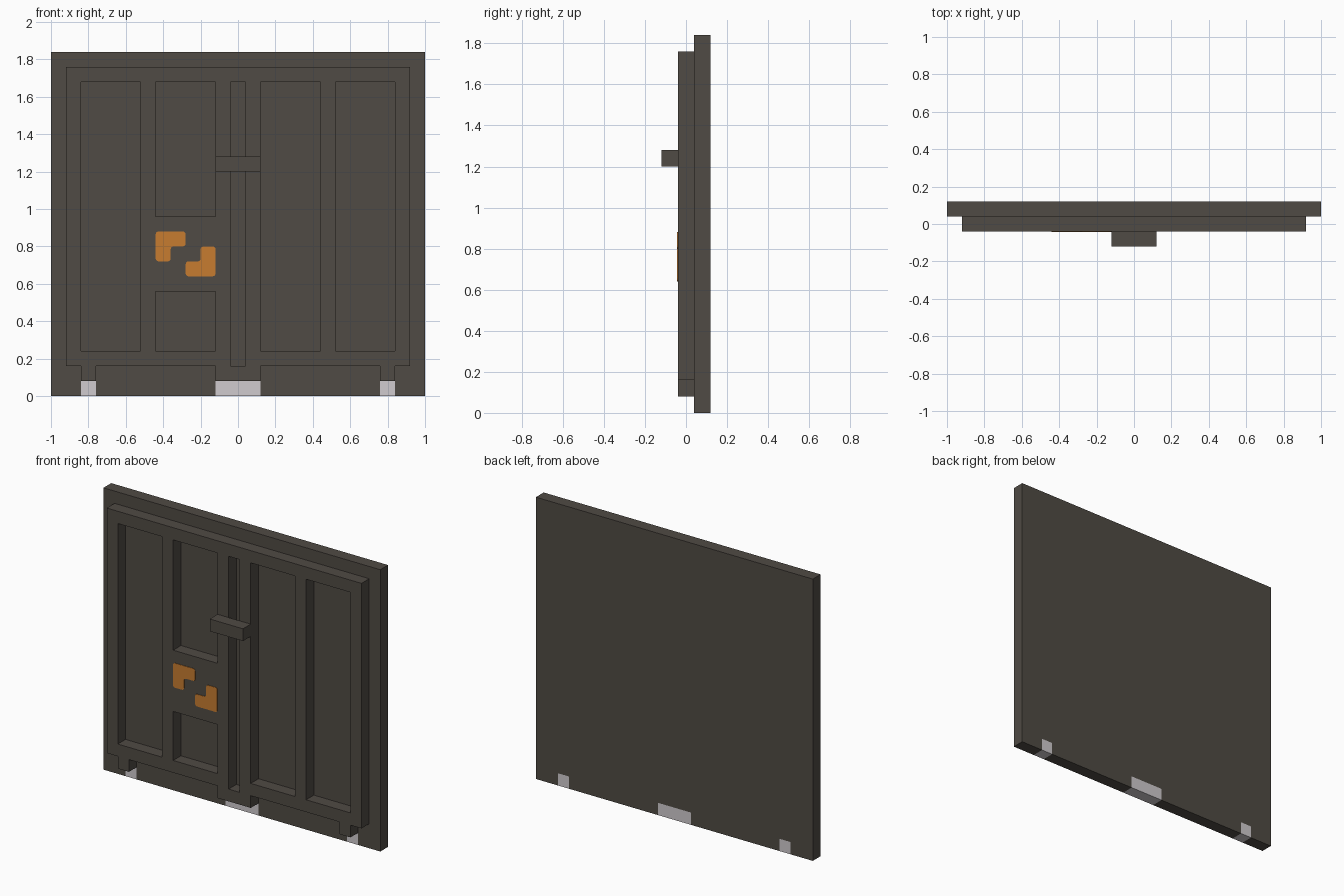
import bpy
import bmesh
from mathutils import Vector

if "Cube" in bpy.data.objects:
    bpy.data.objects.remove(bpy.data.objects["Cube"], do_unlink=True)


def material(name, rgb):
    mat = bpy.data.materials.new(name)
    mat.use_nodes = True
    mat.diffuse_color = (*rgb, 1)
    mat.node_tree.nodes["Principled BSDF"].inputs["Base Color"].default_value = (*rgb, 1)
    return mat


dark = material("dark brown grey", (0.080, 0.070, 0.058))
silver = material("light grey", (0.63, 0.60, 0.62))
orange = material("orange", (0.57, 0.20, 0.03))


def finish(name, bm, front, back, mats, rule=None):
    """Thicken a flat sheet at y = front back to y = back and make an object."""
    result = bmesh.ops.extrude_face_region(bm, geom=bm.faces[:], use_keep_orig=True)
    moved = [g for g in result["geom"] if isinstance(g, bmesh.types.BMVert)]
    bmesh.ops.translate(bm, verts=moved, vec=(0, back - front, 0))
    bmesh.ops.recalc_face_normals(bm, faces=bm.faces[:])
    if rule:
        for face in bm.faces:
            face.material_index = int(rule(face.calc_center_median()))
    mesh = bpy.data.meshes.new(name)
    bm.to_mesh(mesh)
    bm.free()
    for mat in mats:
        mesh.materials.append(mat)
    obj = bpy.data.objects.new(name, mesh)
    bpy.context.collection.objects.link(obj)
    return obj


def grid_sheet(xs, zs, front, filled):
    """Flat sheet of the grid cells whose centre passes the filled test."""
    bm = bmesh.new()
    for x0, x1 in zip(xs, xs[1:]):
        for z0, z1 in zip(zs, zs[1:]):
            if filled((x0 + x1) / 2, (z0 + z1) / 2):
                corners = [(x0, z0), (x1, z0), (x1, z1), (x0, z1)]
                bm.faces.new([bm.verts.new((x, front, z)) for x, z in corners])
    bmesh.ops.remove_doubles(bm, verts=bm.verts[:], dist=0.0001)
    return bm


def mirrored(values):
    return [-v for v in reversed(values)] + values


def at_hinge(x):
    return abs(x) < 0.12 or 0.76 < abs(x) < 0.84


# Back plate with light blocks along its lower edge
sheet = grid_sheet(mirrored([0.12, 0.76, 0.84, 1]), [0, 0.08, 1.84], 0.04,
                   lambda x, z: True)
finish("back_plate", sheet, 0.04, 0.12, [dark, silver],
       lambda c: c.z < 0.08 and at_hinge(c.x))


# Double door frame with open panels, a centre gap and feet
def in_frame(x, z):
    if z < 0.16:
        return at_hinge(x)
    if z > 1.68:
        return True
    if abs(x) < 0.04:
        return False
    in_panel = 0.12 < abs(x) < 0.44 or 0.52 < abs(x) < 0.84
    crossbar = -0.44 < x < -0.12 and 0.56 < z < 0.96
    return not in_panel or z < 0.24 or crossbar


sheet = grid_sheet(mirrored([0.04, 0.12, 0.44, 0.52, 0.76, 0.84, 0.92]),
                   [0.08, 0.16, 0.24, 0.56, 0.96, 1.68, 1.76], -0.04, in_frame)
finish("door_frame", sheet, -0.04, 0.04, [dark])

# Latch bar across the centre gap
sheet = grid_sheet([-0.12, 0.12], [1.20, 1.28], -0.12, lambda x, z: True)
finish("latch_bar", sheet, -0.12, -0.04, [dark])

# Two painted angle marks, the second turned half round
angle = [(-2, 1.5), (-2, -0.5), (-1, -0.5), (-1, 0.5), (0, 0.5), (0, 1.5)]
centre = Vector((-0.28, -0.043, 0.76))
for name, turn in (("upper_angle_mark", 1), ("lower_angle_mark", -1)):
    bm = bmesh.new()
    bm.faces.new([bm.verts.new(centre + Vector((x, 0, z)) * 0.08 * turn)
                  for x, z in angle])
    bmesh.ops.bevel(bm, geom=bm.verts[:], offset=0.015, segments=3,
                    profile=0.5, affect='VERTICES')
    finish(name, bm, -0.043, -0.038, [orange])
